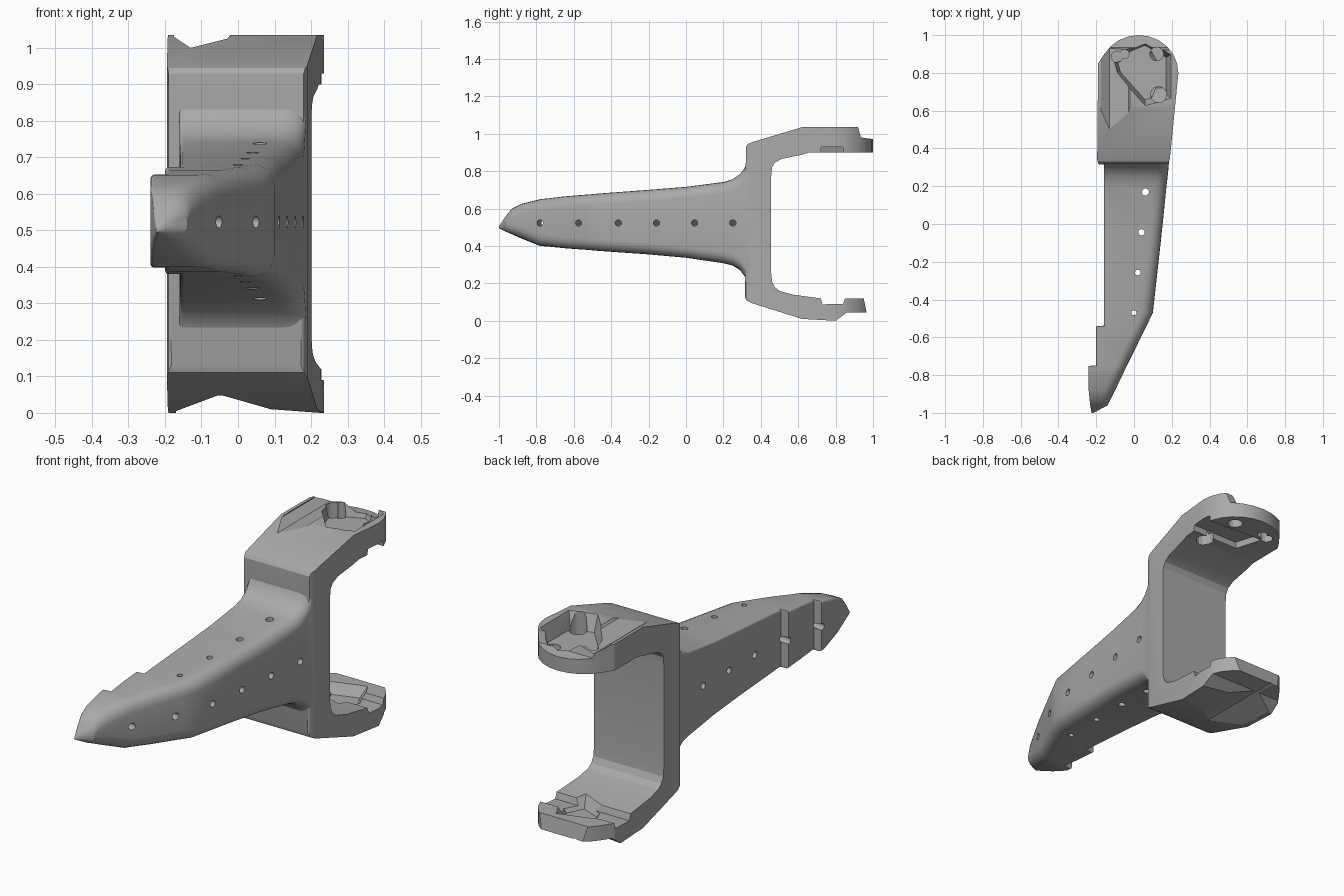
import bpy, bmesh, math
from mathutils import Vector, Matrix

cube = bpy.data.objects.get("Cube")
if cube:
    bpy.data.objects.remove(cube, do_unlink=True)

grey = bpy.data.materials.new("plain_grey")
grey.use_nodes = True
grey.diffuse_color = (0.4, 0.4, 0.4, 1)
grey.node_tree.nodes["Principled BSDF"].inputs["Base Color"].default_value = (0.4, 0.4, 0.4, 1)


def finish(name, bm):
    bmesh.ops.recalc_face_normals(bm, faces=bm.faces)
    mesh = bpy.data.meshes.new(name)
    bm.to_mesh(mesh)
    bm.free()
    mesh.materials.append(grey)
    ob = bpy.data.objects.new(name, mesh)
    bpy.context.collection.objects.link(ob)
    return ob


def prism(name, pts, lo, hi, axis):
    """Extrude a 2D outline along the named axis."""
    place = {"x": lambda a, b, c: (c, a, b),
             "y": lambda a, b, c: (a, c, b),
             "z": lambda a, b, c: (a, b, c)}[axis]
    bm = bmesh.new()
    ends = [[bm.verts.new(place(a, b, c)) for a, b in pts] for c in (lo, hi)]
    for loop in ends:
        bm.faces.new(loop)
    n = len(pts)
    for i in range(n):
        j = (i + 1) % n
        bm.faces.new((ends[0][i], ends[0][j], ends[1][j], ends[1][i]))
    return finish(name, bm)


def rod(center, direction, radius, length):
    bm = bmesh.new()
    turn = Vector(direction).to_track_quat("Z", "Y").to_matrix().to_4x4()
    bmesh.ops.create_cone(bm, cap_ends=True, segments=14, radius1=radius, radius2=radius,
                          depth=length, matrix=Matrix.Translation(center) @ turn)
    return finish("hole_cutter", bm)


def boolean(ob, cutter, operation="DIFFERENCE"):
    mod = ob.modifiers.new("cut", "BOOLEAN")
    mod.operation, mod.solver, mod.object = operation, "EXACT", cutter
    cutter.hide_render = True
    bpy.context.view_layer.objects.active = ob
    bpy.ops.object.modifier_apply(modifier=mod.name)
    bpy.data.objects.remove(cutter, do_unlink=True)


def section(xl, xr, zb, zt):
    """Rectangle with wide fillets on the outer side and small ones on the flat side."""
    limit = 0.45 * min(xr - xl, zt - zb)
    big, small = min(0.06, limit), min(0.012, limit)
    pts = []
    for cx, cz, r, start in ((xr - big, zt - big, big, 0), (xl + small, zt - small, small, 90),
                             (xl + small, zb + small, small, 180), (xr - big, zb + big, big, 270)):
        for k in range(6):
            a = math.radians(start + 18 * k)
            pts.append((cx + r * math.cos(a), cz + r * math.sin(a)))
    return pts


# Tapered beam: y, left, right, bottom, top
stations = [
    (-1.0, -.225, -.215, .495, .505), (-.96, -.232, -.14, .475, .565),
    (-.93, -.235, -.125, .462, .6), (-.88, -.24, -.1, .44, .625),
    (-.78, -.24, -.052, .4, .65), (-.752, -.24, -.038, .398, .653),
    (-.748, -.2, -.036, .398, .653), (-.65, -.2, .012, .388, .665),
    (-.542, -.2, .065, .38, .674), (-.538, -.16, .067, .38, .674),
    (-.47, -.16, .1, .374, .68), (-.2, -.16, .13, .355, .7),
    (0, -.16, .152, .337, .716), (.2, -.16, .172, .308, .742),
    (.25, -.16, .178, .295, .757), (.29, -.16, .182, .27, .785),
    (.315, -.16, .184, .235, .82), (.33, -.16, .186, .2, .86),
    (.4, -.16, .186, .2, .86)]
bm = bmesh.new()
rings = [[bm.verts.new((x, y, z)) for x, z in section(*dims)] for y, *dims in stations]
for a, b in zip(rings, rings[1:]):
    for i in range(len(a)):
        j = (i + 1) % len(a)
        bm.faces.new((a[i], a[j], b[j], b[i]))
bm.faces.new(rings[0])
bm.faces.new(rings[-1])
beam = finish("tapered_beam", bm)

# Screw holes across and down through the beam
for i in range(6):
    y = -.78 + .207 * i
    x = -.05 if i == 0 else .05 if i == 1 else .15
    boolean(beam, rod((x - .1, y + .012, .523), (1, -.13, 0), .017, .7))
for i in range(4):
    boolean(beam, rod((.02 * i, -.47 + .213 * i, .52), (0, 0, 1), .013 + .002 * i, 1))

# Forked bracket: side profile trimmed by the plan outline
upper = [(.455, .77), (.46, .82), (.475, .845), (.51, .865), (.62, .888), (.66, .9), (1.01, .9),
         (1.01, .97), (.935, .98), (.92, 1.035), (.62, 1.035), (.36, .957), (.33, .945), (.32, .93)]
lower = [(.315, .13), (.322, .11), (.35, .095), (.62, .01), (.8, 0), (.86, .045), (.965, .045),
         (.95, .12), (.85, .12), (.84, .09), (.73, .088), (.72, .12), (.57, .14), (.5, .16),
         (.475, .18), (.46, .21), (.455, .26)]
bracket = prism("forked_bracket", upper + lower, -.3, .3, "x")
outline = [(-.175, .31), (.165, .31), (.18, .32), (.19, .345), (.235, .8)]
outline += [(.025 + .21 * math.cos(math.radians(a)), .8 + .2 * math.sin(math.radians(a)))
            for a in range(15, 151, 15)]
outline += [(-.19, .85), (-.195, .34), (-.19, .32)]
boolean(bracket, prism("plan_cutter", outline, -.1, 1.2, "z"), "INTERSECT")

# Faceted valleys along the outer faces of both arms
boolean(bracket, prism("valley_cutter", [(-.17, -.02), (-.17, .005), (-.05, .05), (.09, .01),
                                         (.24, -.001), (.24, -.02)], .5, 1.1, "y"))
boolean(bracket, prism("valley_cutter", [(-.175, 1.06), (-.175, 1.03), (-.13, 1.0),
                                         (-.03, 1.025), (.0, 1.06)], .5, 1.1, "y"))


# Sunken pockets with sloping sides at the arm ends
def pocket(pts, z_open, z_floor, shrink):
    bm = bmesh.new()
    cx = sum(p[0] for p in pts) / len(pts)
    cy = sum(p[1] for p in pts) / len(pts)
    for x, y in pts:
        bm.verts.new((x, y, z_open))
        bm.verts.new((cx + (x - cx) * shrink, cy + (y - cy) * shrink, z_floor))
    bmesh.ops.convex_hull(bm, input=bm.verts)
    boolean(bracket, finish("pocket_cutter", bm))


pocket([(-.13, .9), (-.1, .8), (.06, .62), (.2, .66), (.2, .9), (.06, .98)], 1.05, .955, .8)
pocket([(-.08, .86), (-.04, .72), (.3, .72), (.3, .84)], .89, .93, .95)
pocket([(-.12, .86), (-.06, .72), (.1, .66), (.17, .8), (.1, .93)], .14, .07, .6)

# Bolt holes through the upper arm end and a slot beside them
for x, y, r in ((.12, .9, .036), (.13, .685, .042), (-.09, .885, .03), (-.05, .9, .024)):
    boolean(bracket, rod((x, y, .97), (0, 0, 1), r, .3))

# Smooth the rounded beam, keep crisp facets on the bracket
for ob, angle in ((beam, 28), (bracket, 20)):
    bpy.ops.object.select_all(action="DESELECT")
    ob.select_set(True)
    bpy.context.view_layer.objects.active = ob
    bpy.ops.object.shade_smooth_by_angle(angle=math.radians(angle))
